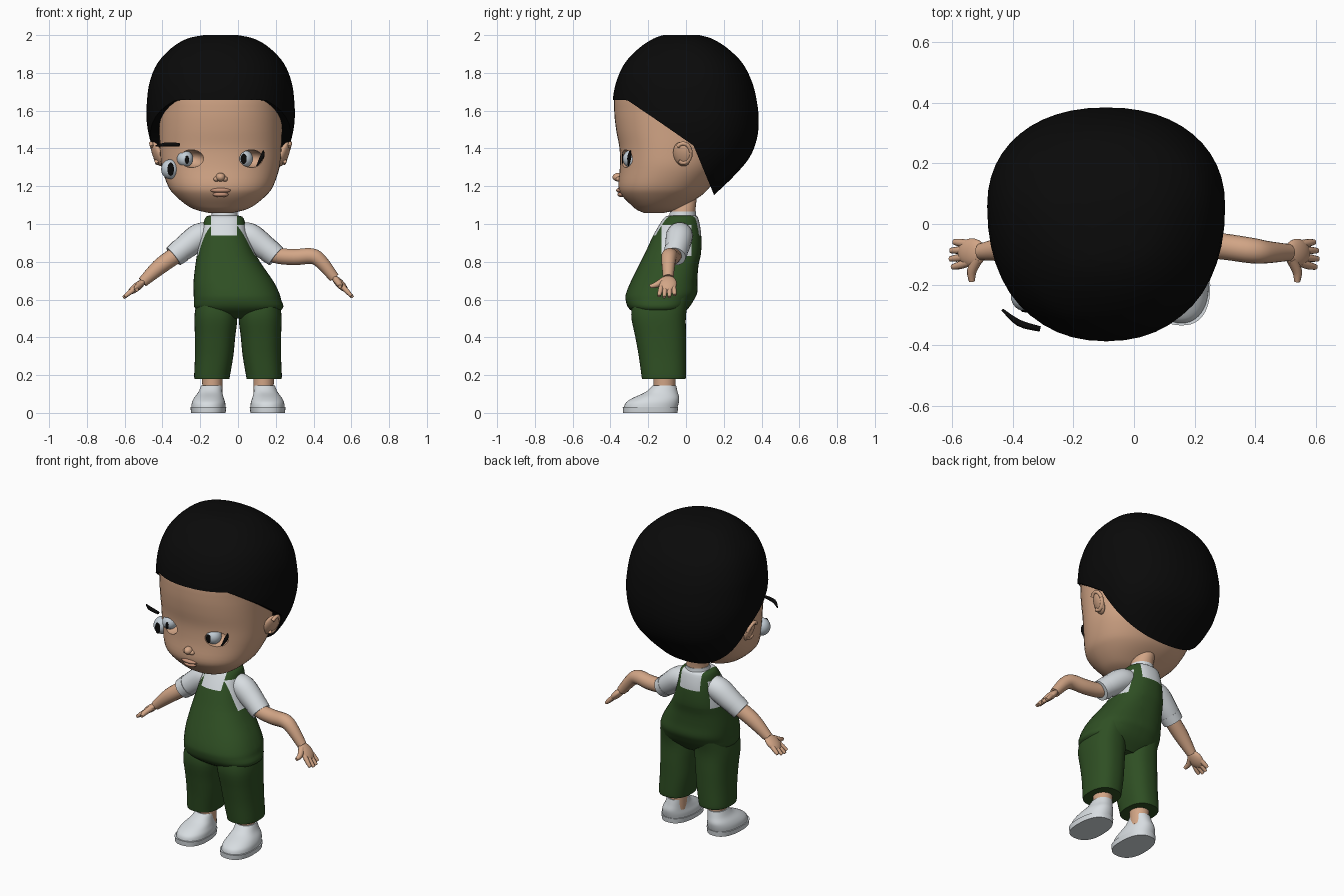
import bpy, bmesh, math
from mathutils import Vector, Matrix

old = bpy.data.objects.get("Cube")
if old:
    bpy.data.objects.remove(old, do_unlink=True)

made = []


def material(name, rgb):
    m = bpy.data.materials.new(name)
    m.use_nodes = True
    m.diffuse_color = (*rgb, 1)
    bsdf = m.node_tree.nodes["Principled BSDF"]
    bsdf.inputs["Base Color"].default_value = (*rgb, 1)
    bsdf.inputs["Roughness"].default_value = 0.7
    return m


skin = material("skin", (0.65, 0.38, 0.24))
lip = material("lip", (0.56, 0.29, 0.19))
black = material("black", (0.003, 0.003, 0.003))
green = material("dark green", (0.028, 0.078, 0.017))
white = material("soft white", (0.68, 0.72, 0.75))
eye_white = material("eye grey", (0.55, 0.62, 0.68))


def finish(bm, name, *mats):
    bmesh.ops.recalc_face_normals(bm, faces=bm.faces)
    mesh = bpy.data.meshes.new(name)
    bm.to_mesh(mesh)
    bm.free()
    for m in mats:
        mesh.materials.append(m)
    ob = bpy.data.objects.new(name, mesh)
    bpy.context.scene.collection.objects.link(ob)
    made.append(ob)
    return ob


def smooth_rows(rows, steps):
    """Catmull-Rom interpolation of parameter rows."""
    v = [Vector(r) for r in rows]
    out = []
    for i in range(len(v) - 1):
        a, b, c, d = v[max(i - 1, 0)], v[i], v[i + 1], v[min(i + 2, len(v) - 1)]
        for k in range(steps):
            t = k / steps
            out.append(b + (c - a) * (t / 2) + (a * 2 - b * 5 + c * 4 - d) * (t * t / 2)
                       + (b * 3 - a - c * 3 + d) * (t ** 3 / 2))
    return out + [v[-1]]


def skin_rings(rings):
    bm = bmesh.new()
    vs = [[bm.verts.new(p) for p in ring] for ring in rings]
    n = len(vs[0])
    for lo, hi in zip(vs, vs[1:]):
        for i in range(n):
            j = (i + 1) % n
            bm.faces.new((lo[i], lo[j], hi[j], hi[i]))
    bm.faces.new(vs[0])
    bm.faces.new(vs[-1])
    return bm


def loft(rows, power=2.2, mid=0.5, steps=4, sides=48):
    """Stack of rounded outlines; a row is z, x min, x max, y front, y back."""
    def bend(u):
        return math.copysign(abs(u) ** (2 / power), u)
    rings = []
    for z, x0, x1, yf, yb in smooth_rows(rows, steps):
        ym = yf + mid * (yb - yf)
        ring = []
        for i in range(sides):
            a = math.tau * i / sides
            s = bend(math.sin(a))
            ring.append(((x0 + x1) / 2 + (x1 - x0) / 2 * bend(math.cos(a)),
                         ym + s * ((yb - ym) if s > 0 else (ym - yf)), z))
        rings.append(ring)
    return skin_rings(rings)


def tube(name, rows, mat, steps=4, sides=18):
    """Round limb along a path; a row is x, y, z, radius."""
    pts = smooth_rows(rows, steps)
    rings = []
    for i, p in enumerate(pts):
        way = (pts[min(i + 1, len(pts) - 1)] - pts[max(i - 1, 0)]).to_3d()
        q = way.to_track_quat('Z', 'Y')
        rings.append([p.to_3d() + q @ Vector((math.cos(a), math.sin(a), 0)) * p[3]
                      for a in (math.tau * k / sides for k in range(sides))])
    return finish(skin_rings(rings), name, mat)


def ball(name, loc, size, mat, rot_y=0, rot_z=0):
    bm = bmesh.new()
    m = (Matrix.Translation(loc) @ Matrix.Rotation(rot_z, 4, 'Z')
         @ Matrix.Rotation(rot_y, 4, 'Y') @ Matrix.Diagonal((*size, 1)))
    bmesh.ops.create_uvsphere(bm, u_segments=24, v_segments=16, radius=1, matrix=m)
    return finish(bm, name, mat)


def carve(ob, cutter):
    mod = ob.modifiers.new("carve", 'BOOLEAN')
    mod.operation, mod.solver, mod.object = 'DIFFERENCE', 'EXACT', cutter
    cutter.hide_render = True
    bpy.context.view_layer.update()
    ev = ob.evaluated_get(bpy.context.evaluated_depsgraph_get())
    mesh = bpy.data.meshes.new_from_object(ev)
    ob.modifiers.clear()
    ob.data = mesh
    made.remove(cutter)
    bpy.data.objects.remove(cutter, do_unlink=True)


def centred(rows, cx):
    return [(z, cx - r, cx + r, yf, yb) for z, r, yf, yb in rows]


# Head with carved eye sockets
HX = -0.092
head = finish(loft(centred([
    (1.058, .06, -.22, -.12), (1.075, .13, -.26, -.05), (1.1, .18, -.29, 0), (1.15, .24, -.338, .08),
    (1.2, .278, -.358, .13), (1.3, .312, -.35, .2), (1.4, .322, -.352, .22), (1.5, .326, -.37, .25),
    (1.6, .33, -.38, .28), (1.7, .33, -.373, .28), (1.8, .28, -.31, .24), (1.9, .15, -.18, .12)],
    HX), mid=0.48), "head", skin)
for x in (-.246, .072):
    carve(head, ball("socket_cutter", (x, -.32, 1.346), (.066, .08, .047), skin))

# Hair cap trimmed along a sloping hairline
hair = finish(loft(centred([
    (2.0, .09, -.12, .07), (1.98, .18, -.175, .14), (1.93, .262, -.25, .22), (1.85, .335, -.325, .3),
    (1.75, .376, -.37, .35), (1.65, .39, -.388, .375), (1.55, .392, -.388, .385), (1.45, .375, -.36, .375),
    (1.35, .34, -.3, .335), (1.25, .28, -.2, .25), (1.15, .18, -.05, .145)],
    HX), mid=0.58), "hair", black)
hairline = [(-.6, 1.66), (-.31, 1.655), (-.14, 1.54), (.04, 1.415), (.15, 1.15), (.15, .9), (-.6, .9)]
carve(hair, finish(skin_rings([[(x, y, z) for y, z in hairline] for x in (-1, 1)]), "hair_cutter", black))

# Ears, nose and mouth
for side, tag in ((-1, "right"), (1, "left")):
    ball(tag + "_ear", (HX + side * .335, -.02, 1.37), (.022, .05, .068), skin, side * .35, side * -.35)
    rim = []
    for k in range(13):
        a = -2.2 + 4.6 * k / 12
        rim.append((HX + side * (.352 + .016 * math.sin(a)), -.015 + .04 * math.cos(a),
                    1.375 + .052 * math.sin(a), .011))
    tube(tag + "_ear_rim", rim, skin, 1, 10)
    ball(tag + "_nostril", (HX + side * .022, -.352, 1.238), (.016, .02, .014), skin)
ball("nose", (HX, -.358, 1.248), (.025, .031, .023), skin)
ball("upper_lip", (HX, -.345, 1.178), (.055, .025, .014), lip)
ball("lower_lip", (HX, -.337, 1.156), (.042, .026, .014), lip)

# Eyes, including the stray one beside the cheek
ball("left_eye", (.032, -.288, 1.345), (.047, .047, .047), eye_white)
ball("left_pupil", (.03, -.336, 1.345), (.016, .004, .027), black)
ball("right_eye", (-.28, -.275, 1.345), (.043, .043, .043), eye_white)
ball("right_pupil", (-.27, -.317, 1.34), (.01, .004, .022), black)
ball("stray_eye", (-.36, -.238, 1.29), (.047, .05, .052), eye_white)
ball("stray_pupil", (-.356, -.287, 1.29), (.017, .005, .035), black)
tube("left_lash", [(.135, -.295, 1.388, .003), (.127, -.3, 1.355, .011), (.1, -.305, 1.308, .003)], black)
tube("right_brow", [(-.435, -.283, 1.413, .004), (-.38, -.327, 1.421, .011), (-.31, -.347, 1.42, .009)], black)

# Neck and collar
finish(loft([(.98, -.14, 0, -.08, .05), (1.07, -.135, -.005, -.08, .05), (1.16, -.15, -.03, -.1, .06)],
            2), "neck", skin)
finish(loft([(1.0, -.16, .015, -.1, .065), (1.04, -.143, 0, -.09, .055), (1.065, -.138, -.003, -.085, .053)],
            2), "collar", white)

# Torso: dungarees with bib, straps and armholes split from the shirt
bm = loft([(1.045, -.15, 0, -.09, .05), (1.03, -.175, .03, -.118, .065), (.95, -.195, .05, -.168, .08),
           (.85, -.215, .088, -.215, .08), (.78, -.226, .13, -.25, .066), (.7, -.235, .185, -.29, .06),
           (.64, -.235, .216, -.315, .06), (.6, -.233, .228, -.32, .043), (.55, -.225, .235, -.3, .01),
           (.5, -.14, .14, -.23, -.04)], 2.4)
for co, no in (((-.142, 0, 0), (1, 0, 0)), ((-.006, 0, 0), (1, 0, 0)), ((0, 0, .94), (0, 0, 1)),
               ((0, 0, .83), (0, 0, 1)), ((0, -.13, 0), (0, 1, 0)), ((0, .03, 0), (0, 1, 0))):
    bmesh.ops.bisect_plane(bm, geom=bm.verts[:] + bm.edges[:] + bm.faces[:], plane_co=co, plane_no=no)
for f in bm.faces:
    c = f.calc_center_median()
    bib_gap = c.z > .94 and -.142 < c.x < -.006
    armhole = .83 < c.z < 1.0 and -.13 < c.y < .03
    f.material_index = int(bib_gap or armhole)
finish(bm, "torso", green, white)

# Trouser legs, ankles and shoes
for side, tag in ((-1, "right"), (1, "left")):
    def mirrored(rows):
        return [(z, *sorted((side * a, side * b)), yf, yb) for z, a, b, yf, yb in rows]
    finish(loft(mirrored([(.62, .03, .21, -.27, .02), (.52, .004, .23, -.29, .0), (.4, .015, .228, -.268, 0),
                          (.3, .025, .228, -.25, 0), (.2, .042, .232, -.236, 0), (.18, .045, .23, -.233, -.003)]),
                2.4), tag + "_trouser_leg", green)
    finish(loft(mirrored([(.08, .083, .187, -.17, -.058), (.24, .08, .192, -.175, -.055)]), 2),
           tag + "_ankle", skin)
    finish(loft(mirrored([(0, .066, .248, -.333, -.045), (.03, .062, .252, -.335, -.042)]), 2.4, .45),
           tag + "_sole", white)
    finish(loft(mirrored([(.028, .066, .247, -.328, -.045), (.055, .068, .244, -.318, -.038),
                          (.08, .076, .232, -.28, -.036), (.11, .083, .21, -.215, -.044),
                          (.145, .085, .195, -.175, -.052)]), 2.2, .45), tag + "_shoe", white)


# Arms: sleeve, cuff, forearm, palm, fingers and thumb
def arm(tag, side, elbow_rows, wrist, tip, tilt):
    def sx(d):
        return -.07 + side * d
    tube(tag + "_sleeve", [(sx(.07), -.03, .945, .062), (sx(.13), -.035, .935, .071),
                           (sx(.2), -.045, .885, .066), (sx(.27), -.06, .83, .056)], white)
    tube(tag + "_cuff", [(sx(.235), -.053, .858, .064), (sx(.272), -.06, .828, .059)], white)
    tube(tag + "_forearm", [(sx(.2), -.05, .875, .045)] + elbow_rows + [(*wrist, .028)], skin)
    w, t = Vector(wrist), Vector(tip)
    ball(tag + "_palm", w.lerp(t, .3), (.058, .047, .022), skin, tilt)
    for i, reach in enumerate((.88, .98, 1, .93)):
        y = Vector((0, .036 - .025 * i, 0))
        a, b, c = w.lerp(t, .4) + y * .8, w.lerp(t, .7) + y, w.lerp(t, reach) + y * 1.1
        tube(f"{tag}_finger_{i + 1}", [(*a, .014), (*b, .013), (*c, .009)], skin, 3, 10)
    a, b = w.lerp(t, .1), w.lerp(t, .3)
    tube(tag + "_thumb", [(a.x, a.y - .02, a.z, .018), (b.x, b.y - .06, b.z - .005, .016),
                          (b.x, b.y - .095, b.z - .015, .01)], skin, 3, 10)


arm("right", -1, [(-.345, -.065, .825, .045), (-.42, -.08, .77, .042)],
    (-.505, -.092, .692), (-.607, -.1, .61), -.67)
arm("left", 1, [(.2, -.065, .835, .043), (.3, -.075, .825, .043), (.39, -.088, .83, .042),
                (.44, -.093, .8, .037)], (.51, -.094, .715), (.607, -.1, .612), .81)

# Smooth shading with crisp edges kept
bpy.ops.object.select_all(action='DESELECT')
for ob in made:
    ob.select_set(True)
bpy.context.view_layer.objects.active = made[0]
bpy.ops.object.shade_smooth_by_angle(angle=math.radians(40))
